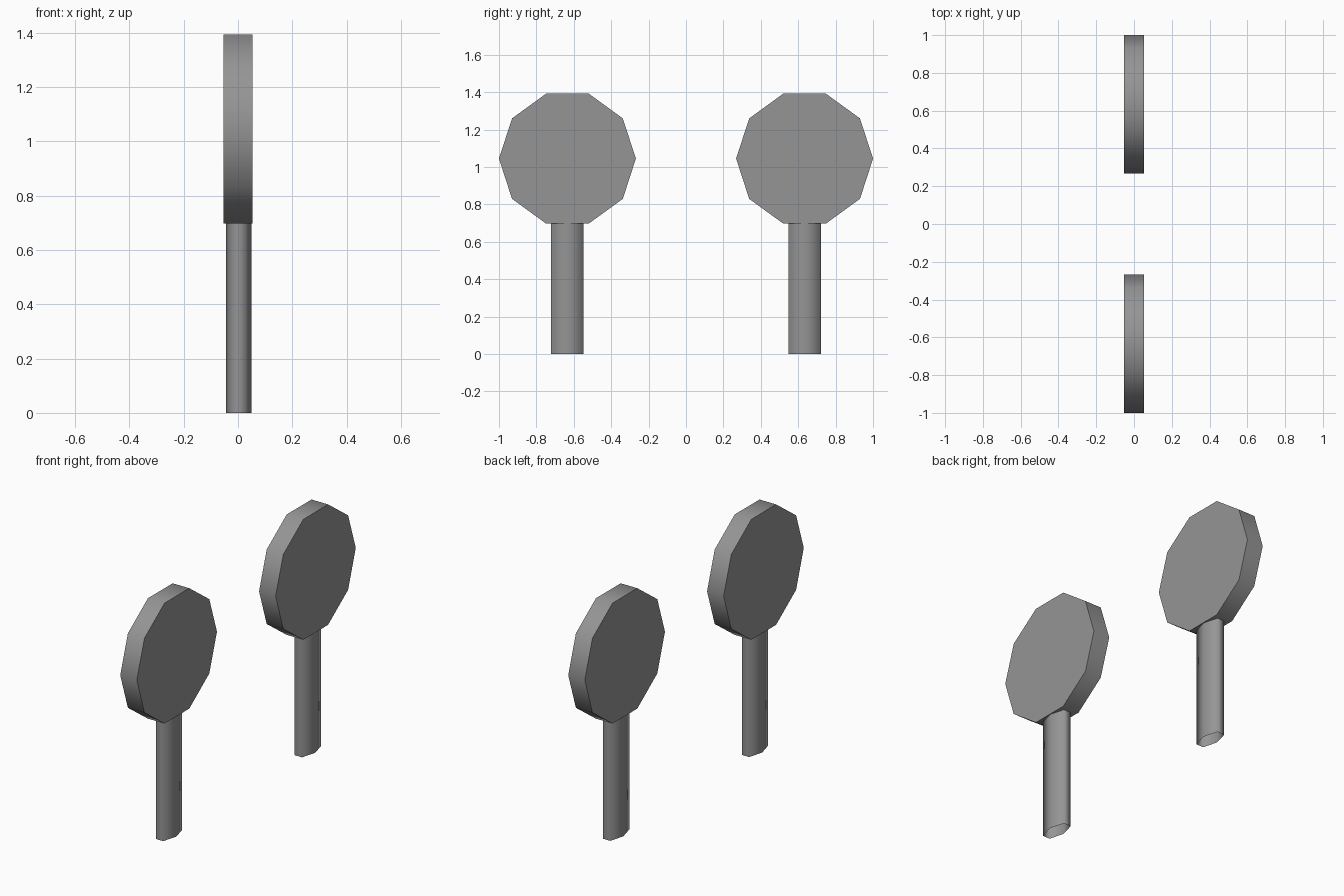
import bpy
import math
from mathutils import Matrix

if "Cube" in bpy.data.objects:
    bpy.data.objects.remove(bpy.data.objects["Cube"])

# One plain grey for everything
grey = bpy.data.materials.new("mid_grey")
grey.use_nodes = True
colour = (0.3, 0.3, 0.3, 1)
grey.diffuse_color = colour
grey.node_tree.nodes["Principled BSDF"].inputs["Base Color"].default_value = colour


def prism(name, sides, depth, matrix, cap, angle):
    """Unit-radius prism shaped by a matrix, then smoothed up to an angle."""
    bpy.ops.mesh.primitive_cylinder_add(vertices=sides, radius=1, depth=depth,
                                        end_fill_type=cap)
    obj = bpy.context.object
    obj.name = name
    obj.data.transform(matrix)
    obj.data.materials.append(grey)
    bpy.ops.object.shade_smooth_by_angle(angle=math.radians(angle))
    return obj


HEAD_R = 0.366
HEAD_Z = 1.045
HANDLE_H = 0.70

for label, y in (("front", -0.634), ("back", 0.634)):
    # Ten-sided disc facing sideways, with corners pointing along y
    turn = Matrix.Rotation(math.pi / 2, 4, 'Y')
    size = Matrix.Diagonal((HEAD_R, HEAD_R, 1, 1))
    prism(label + "_paddle_head", 10, 0.106,
          Matrix.Translation((0, y, HEAD_Z)) @ turn @ size, 'NGON', 45)

    # Flattened six-sided open tube, with corners pointing along x
    turn = Matrix.Rotation(math.pi / 2, 4, 'Z')
    size = Matrix.Diagonal((0.047, 0.1, 1, 1))
    prism(label + "_paddle_handle", 6, HANDLE_H,
          Matrix.Translation((0.003, y, HANDLE_H / 2)) @ size @ turn, 'NOTHING', 80)
